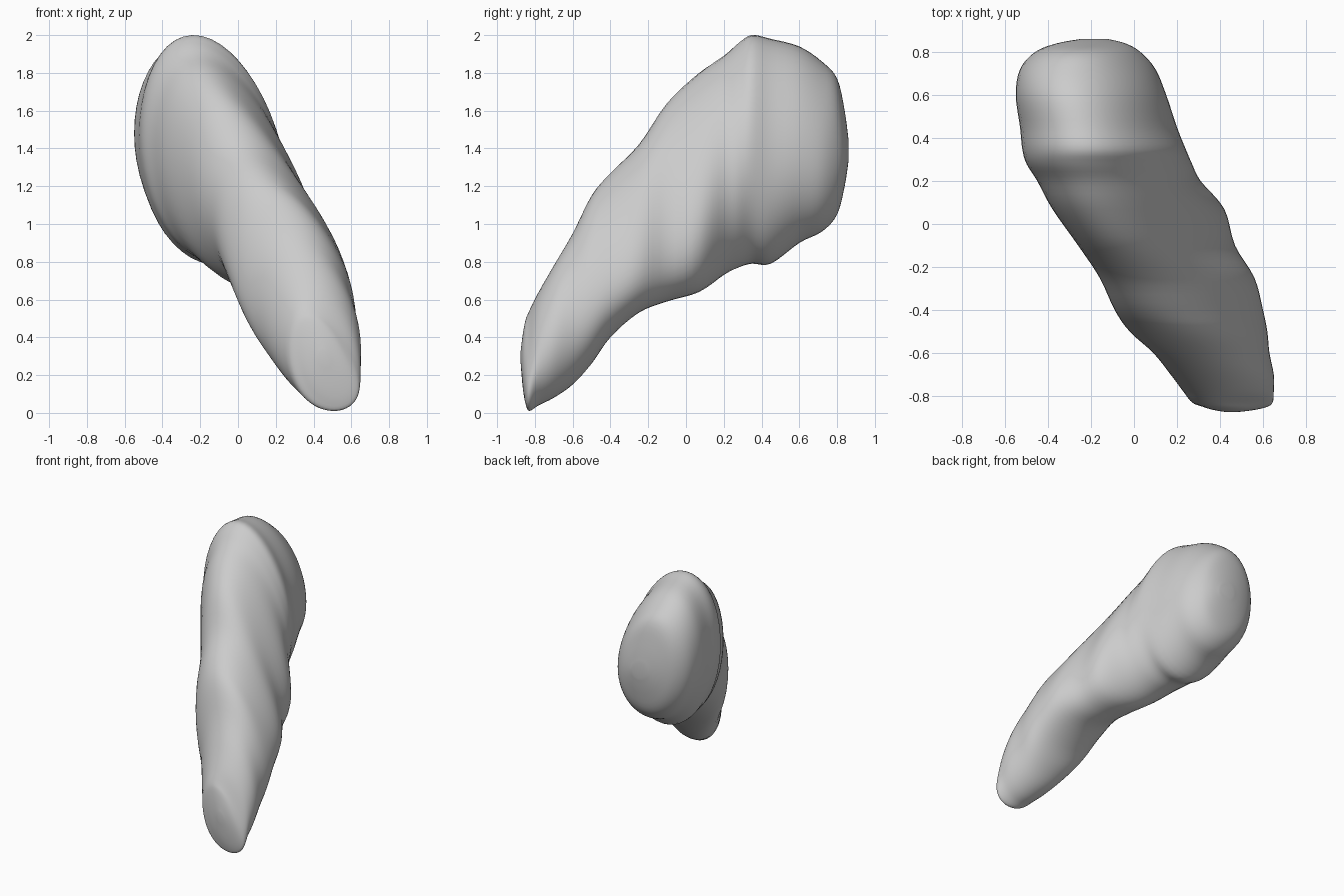
import bpy
import bmesh
import math

default_cube = bpy.data.objects.get("Cube")
if default_cube:
    bpy.data.objects.remove(default_cube, do_unlink=True)

SIDES = 48
STEPS = 4
FLATTEN = .5

# Sections along the body: y, left and right limits, bottom and top limits, lean
SECTIONS = [
    (-.875, .43, .48, .26, .33, .2),
    (-.865, .37, .56, .14, .41, .3),
    (-.85, .32, .62, .05, .49, .4),
    (-.83, .27, .645, .01, .54, .35),
    (-.78, .23, .65, .04, .64, .2),
    (-.7, .17, .65, .08, .78, .16),
    (-.6, .09, .63, .15, .95, .2),
    (-.5, -.02, .62, .26, 1.15, .3),
    (-.4, -.09, .6, .4, 1.27, .38),
    (-.25, -.16, .56, .53, 1.42, .44),
    (-.1, -.26, .47, .59, 1.64, .47),
    (.07, -.38, .42, .64, 1.8, .43),
    (.2, -.45, .31, .73, 1.89, .31),
    (.28, -.5, .27, .77, 1.96, .25),
    (.35, -.52, .24, .79, 2, .2),
    (.45, -.53, .2, .79, 1.98, .19),
    (.6, -.55, .15, .9, 1.94, .18),
    (.72, -.53, .1, .96, 1.86, .18),
    (.8, -.46, .03, 1.05, 1.77, .18),
    (.84, -.36, -.04, 1.2, 1.6, .18),
    (.86, -.25, -.12, 1.33, 1.45, .18),
]


def blend(a, b, c, d, t):
    """Smooth curve value between b and c."""
    return b + t / 2 * (c - a + t * (2*a - 5*b + 4*c - d + t * (3*(b - c) + d - a)))


def smooth_sections(rows):
    last = len(rows) - 1
    for i in range(last):
        near = [rows[min(max(i + k, 0), last)] for k in (-1, 0, 1, 2)]
        for step in range(STEPS):
            yield [blend(*column, step / STEPS) for column in zip(*near)]
    yield rows[last]


def add_ring(bm, y, left, right, bottom, top, lean):
    """Leaning oval that touches the four limits, flatter at its upper right."""
    ring = []
    for i in range(SIDES):
        angle = math.tau * i / SIDES
        shift = math.asin(lean) * (1 + FLATTEN * math.cos(angle - math.pi / 4))
        x = (left + right) / 2 + (right - left) / 2 * math.cos(angle)
        z = (bottom + top) / 2 + (top - bottom) / 2 * math.sin(angle - shift)
        ring.append(bm.verts.new((x, y, z)))
    return ring


def make_material(name, colour):
    material = bpy.data.materials.new(name)
    material.use_nodes = True
    material.diffuse_color = colour
    shader = next(n for n in material.node_tree.nodes if n.type == 'BSDF_PRINCIPLED')
    shader.inputs["Base Color"].default_value = colour
    return material


# Tapered body, lofted from the pointed tip to the blunt end
bm = bmesh.new()
rings = [add_ring(bm, *section) for section in smooth_sections(SECTIONS)]
for lower, upper in zip(rings, rings[1:]):
    for i in range(SIDES):
        j = (i + 1) % SIDES
        bm.faces.new((lower[i], lower[j], upper[j], upper[i]))
bm.faces.new(rings[0])
bm.faces.new(rings[-1])
bmesh.ops.recalc_face_normals(bm, faces=bm.faces)

mesh = bpy.data.meshes.new("tapered_body")
bm.to_mesh(mesh)
bm.free()
body = bpy.data.objects.new("tapered_body", mesh)
bpy.context.collection.objects.link(body)
mesh.materials.append(make_material("plain grey", (.6, .6, .6, 1)))

# Smooth shading
bpy.context.view_layer.objects.active = body
body.select_set(True)
bpy.ops.object.shade_smooth_by_angle(angle=math.radians(90))
